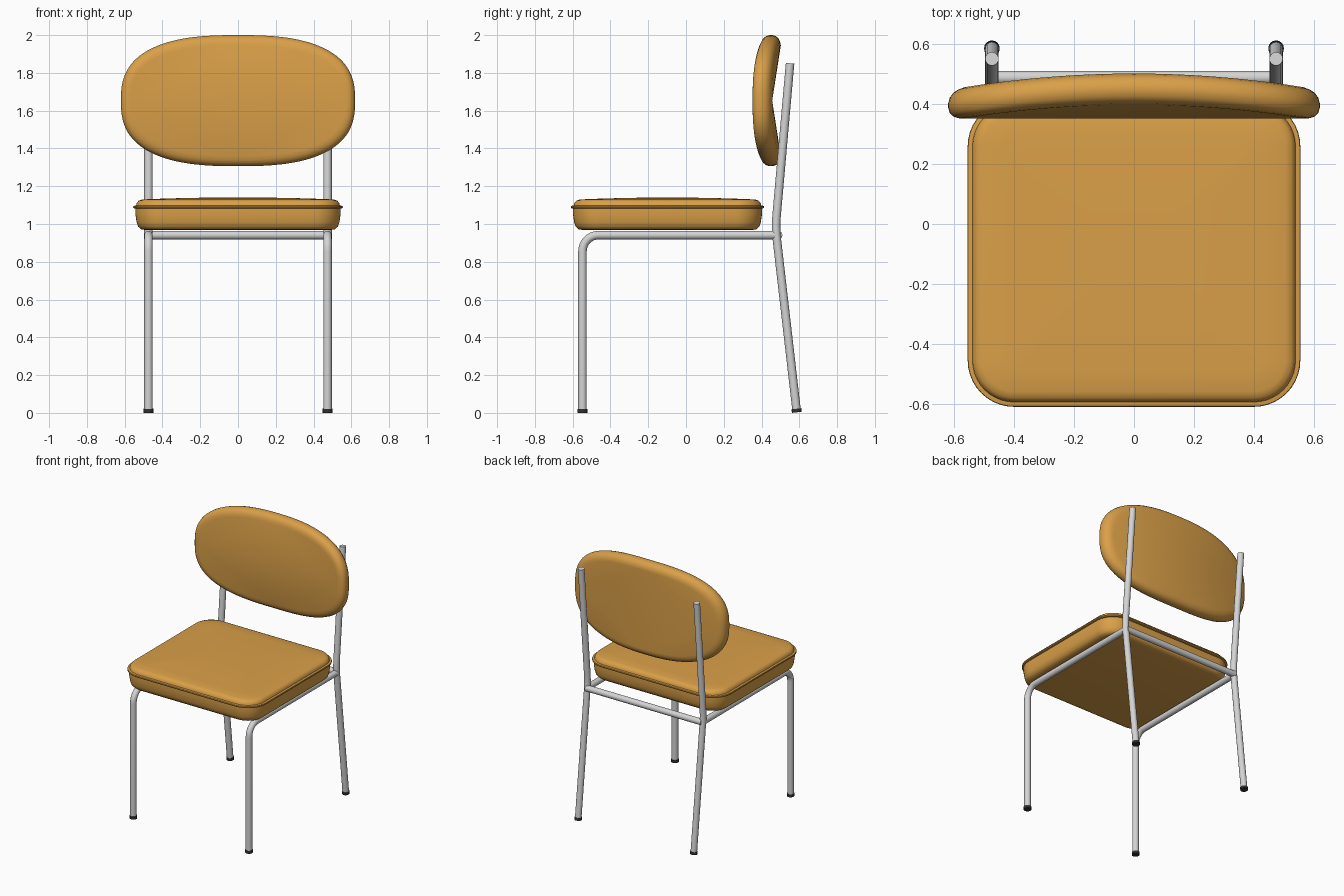
import bpy, bmesh, math
from mathutils import Vector

cube = bpy.data.objects.get("Cube")
if cube:
    bpy.data.objects.remove(cube, do_unlink=True)


def material(name, rgb, rough, metal=0.0):
    m = bpy.data.materials.new(name)
    m.use_nodes = True
    m.diffuse_color = (*rgb, 1)
    node = m.node_tree.nodes["Principled BSDF"]
    node.inputs["Base Color"].default_value = (*rgb, 1)
    node.inputs["Roughness"].default_value = rough
    node.inputs["Metallic"].default_value = metal
    return m


FABRIC = material("ochre upholstery", (0.70, 0.35, 0.065), 0.8)
STEEL = material("light grey steel", (0.66, 0.66, 0.67), 0.4)
RUBBER = material("black rubber", (0.03, 0.03, 0.03), 0.7)


def smooth(obj, angle):
    bpy.ops.object.select_all(action="DESELECT")
    obj.select_set(True)
    bpy.context.view_layer.objects.active = obj
    bpy.ops.object.shade_smooth_by_angle(angle=math.radians(angle))


def finish(name, bm, mat, angle=35):
    bmesh.ops.recalc_face_normals(bm, faces=bm.faces)
    mesh = bpy.data.meshes.new(name)
    bm.to_mesh(mesh)
    bm.free()
    mesh.materials.append(mat)
    obj = bpy.data.objects.new(name, mesh)
    bpy.context.collection.objects.link(obj)
    smooth(obj, angle)
    return obj


def loft(bm, loops):
    """Skin a stack of closed point loops; returns the vertex rings."""
    rings = [[bm.verts.new(p) for p in loop] for loop in loops]
    n = len(rings[0])
    for a, b in zip(rings, rings[1:]):
        for i in range(n):
            j = (i + 1) % n
            bm.faces.new((a[i], a[j], b[j], b[i]))
    return rings


def tube(name, points, radius, mat):
    """Round capped tube along a polyline."""
    curve = bpy.data.curves.new(name, "CURVE")
    curve.dimensions = "3D"
    curve.bevel_depth = radius
    curve.bevel_resolution = 6
    curve.use_fill_caps = True
    spline = curve.splines.new("POLY")
    spline.points.add(len(points) - 1)
    for p, co in zip(spline.points, points):
        p.co = (*co, 1)
    curve.materials.append(mat)
    obj = bpy.data.objects.new(name, curve)
    bpy.context.collection.objects.link(obj)
    bpy.ops.object.select_all(action="DESELECT")
    obj.select_set(True)
    bpy.context.view_layer.objects.active = obj
    bpy.ops.object.convert(target="MESH")
    smooth(bpy.context.view_layer.objects.active, 40)


def rounded_rect(hx, hy, r, cy, z, steps=10):
    pts = []
    for k, (sx, sy) in enumerate(((1, 1), (-1, 1), (-1, -1), (1, -1))):
        for s in range(steps + 1):
            a = math.pi / 2 * (k + s / steps)
            pts.append((sx * (hx - r) + r * math.cos(a),
                        cy + sy * (hy - r) + r * math.sin(a), z))
    return pts


# Seat cushion: (inset from the piping, height), bottom to crowned top
seat_profile = [(0.065, 0.968), (0.042, 0.972), (0.026, 0.986), (0.018, 1.01),
                (0.012, 1.05), (0.012, 1.082), (0.002, 1.084), (0, 1.090),
                (0.002, 1.096), (0.016, 1.098), (0.019, 1.112), (0.030, 1.124),
                (0.050, 1.130), (0.12, 1.133), (0.25, 1.137), (0.40, 1.140)]
bm = bmesh.new()
rings = loft(bm, [rounded_rect(0.555 - i, 0.512 - i, max(0.155 - i, 0.04), -0.098, z)
                  for i, z in seat_profile])
bm.faces.new(rings[0])
bm.faces.new(rings[-1])
finish("seat_cushion", bm, FABRIC)

# Backrest: oval pad, bent sideways, with tautly stretched faces
N, Q = 96, 24


def oval(inset, depth):
    pts = []
    for i in range(N):
        c, s = math.cos(math.tau * i / N), math.sin(math.tau * i / N)
        x = (0.62 - inset) * math.copysign(abs(c) ** 0.76, c)
        z = (0.347 - inset) * math.copysign(abs(s) ** 0.76, s)
        pts.append((x, 0.343 + depth + 0.055 * (1 - (x / 0.62) ** 2), 1.653 + z))
    return pts


half = [(0.055, 0), (0.034, 0.004), (0.016, 0.013), (0.005, 0.027), (0, 0.045)]
bm = bmesh.new()
rings = loft(bm, [oval(i, d) for i, d in half] +
             [oval(i, 0.104 - d) for i, d in reversed(half)])
for ring in (rings[0], rings[-1]):
    right, top, left, bottom = (ring[k * Q] for k in range(4))
    bm.faces.new((right, top, left))
    bm.faces.new((left, bottom, right))
    for k, hub in enumerate((right, left, left, right)):
        for i in range(k * Q, k * Q + Q):
            a, b = ring[i], ring[(i + 1) % N]
            if hub not in (a, b):
                bm.faces.new((hub, a, b))
finish("backrest", bm, FABRIC)

# Tubular frame, one set for each side
RAIL_Z, FRONT_Y, R, BEND = 0.941, -0.548, 0.0225, 0.085
for side, sx in (("left", 1), ("right", -1)):
    x = sx * 0.474
    path = [(x, FRONT_Y, 0.012)]
    for s in range(11):
        a = math.pi / 2 * s / 10
        path.append((x, FRONT_Y + BEND * (1 - math.cos(a)),
                     RAIL_Z - BEND * (1 - math.sin(a))))
    path.append((x, 0.48, RAIL_Z))
    tube(f"{side}_front_leg_and_rail", path, R, STEEL)

    # Back leg with a soft kink where it becomes the back upright
    foot, kink, tip = (Vector((x, 0.587, 0)), Vector((x, 0.474, 0.98)),
                       Vector((x, 0.551, 1.851)))
    down = kink + (foot - kink).normalized() * 0.06
    up = kink + (tip - kink).normalized() * 0.06
    arc = [down.lerp(kink, t / 6).lerp(kink.lerp(up, t / 6), t / 6) for t in range(7)]
    tube(f"{side}_back_leg_and_upright", [foot.lerp(kink, 0.012), *arc, tip], R, STEEL)

    # Rubber feet
    tube(f"{side}_front_foot", [(x, FRONT_Y, 0), (x, FRONT_Y, 0.02)], 0.026, RUBBER)
    lean = (kink - foot).normalized()
    tube(f"{side}_back_foot", [foot + lean * 0.003, foot + lean * 0.022], 0.026, RUBBER)

# Rear cross bar
tube("rear_cross_bar", [(-0.474, 0.488, RAIL_Z), (0.474, 0.488, RAIL_Z)], R, STEEL)
